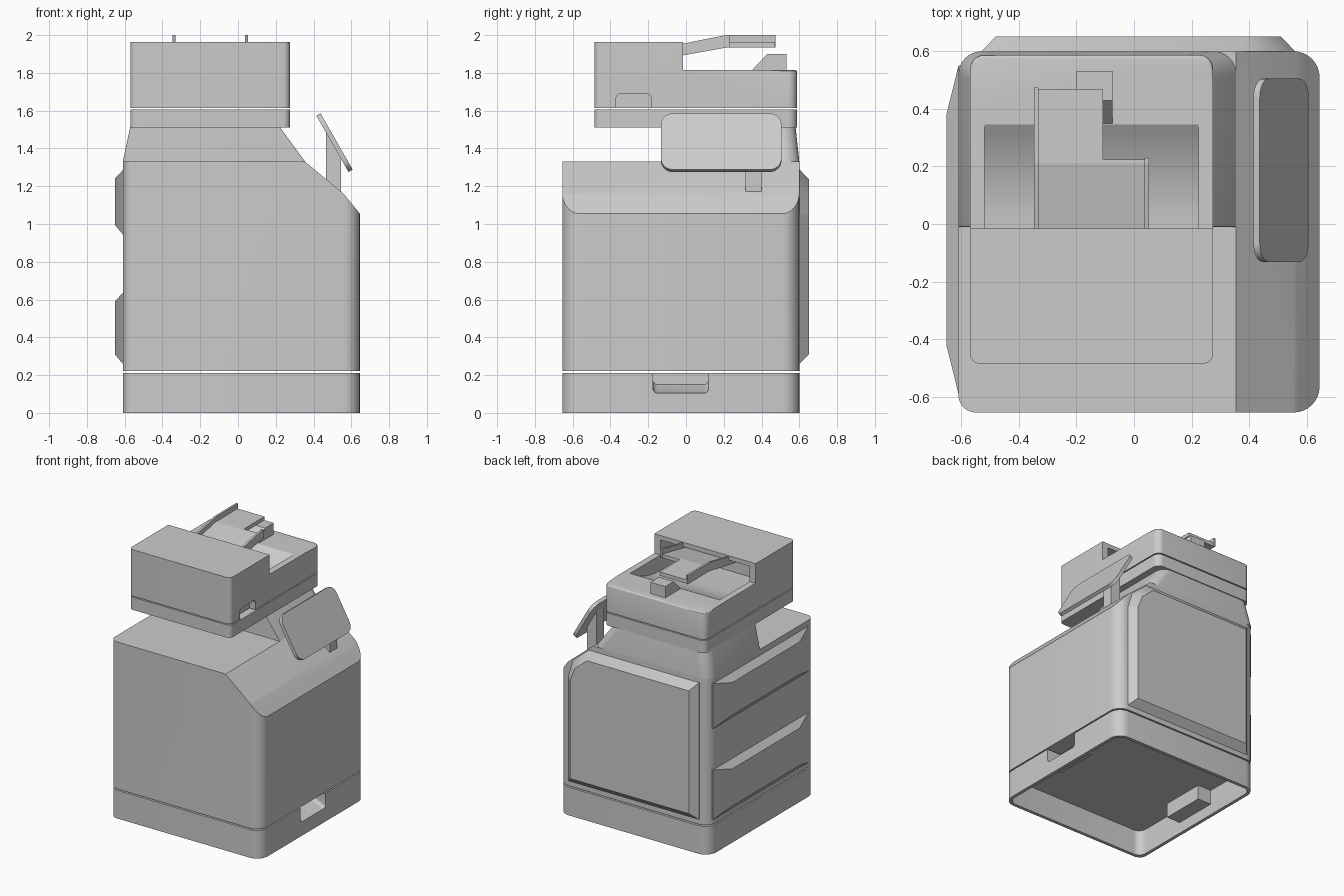
import bpy, bmesh, math

if "Cube" in bpy.data.objects:
    bpy.data.objects.remove(bpy.data.objects["Cube"])


def loft(name, rings, smooth=True):
    """Closed solid through rings with equal point counts."""
    bm = bmesh.new()
    vs = [[bm.verts.new(p) for p in ring] for ring in rings]
    n = len(vs[0])
    for a, b in zip(vs, vs[1:]):
        for i in range(n):
            j = (i + 1) % n
            bm.faces.new((a[i], a[j], b[j], b[i]))
    bm.faces.new(vs[0])
    bm.faces.new(vs[-1])
    bmesh.ops.recalc_face_normals(bm, faces=bm.faces)
    me = bpy.data.meshes.new(name)
    bm.to_mesh(me)
    bm.free()
    ob = bpy.data.objects.new(name, me)
    bpy.context.collection.objects.link(ob)
    if smooth:
        shade(ob)
    return ob


def activate(ob):
    bpy.ops.object.select_all(action='DESELECT')
    ob.select_set(True)
    bpy.context.view_layer.objects.active = ob


def shade(ob):
    activate(ob)
    bpy.ops.object.shade_smooth_by_angle(angle=math.radians(30))


def place(axis, d, p):
    a, b = p
    return {'x': (d, a, b), 'y': (a, d, b), 'z': (a, b, d)}[axis]


def prism(name, pts, axis, lo, hi, smooth=True):
    return loft(name, [[place(axis, d, p) for p in pts] for d in (lo, hi)], smooth)


def rrect(x0, x1, y0, y1, r, seg=8):
    """Rounded rectangle; r is one radius or four (BL, BR, TR, TL)."""
    rs = r if isinstance(r, tuple) else (r,) * 4
    pts = []
    for k, (cx, cy, sx, sy) in enumerate([(x0, y0, 1, 1), (x1, y0, -1, 1),
                                          (x1, y1, -1, -1), (x0, y1, 1, -1)]):
        q = rs[k]
        for i in range(seg + 1):
            a = math.pi + (k + i / seg) * math.pi / 2
            pts.append((cx + sx * q + q * math.cos(a), cy + sy * q + q * math.sin(a)))
    return pts


def rect(x0, x1, y0, y1):
    return [(x0, y0), (x1, y0), (x1, y1), (x0, y1)]


def boolean(ob, tool, op='DIFFERENCE'):
    activate(ob)
    m = ob.modifiers.new('cut', 'BOOLEAN')
    m.operation, m.object, m.solver = op, tool, 'EXACT'
    # evaluate the cut ahead of the smoothing modifier
    bpy.ops.object.modifier_move_to_index(modifier='cut', index=0)
    bpy.ops.object.modifier_apply(modifier='cut')
    bpy.data.objects.remove(tool)


R = (0.06, 0.09, 0.09, 0.09)

# Base: open underneath, with a grip pocket on the right
base = prism('base', rrect(-0.61, 0.645, -0.655, 0.6, R), 'z', 0, 0.212, False)
boolean(base, prism('cavity', rrect(-0.585, 0.62, -0.63, 0.575, 0.06), 'z', -0.1, 0.195, False))
for x0, x1 in ((0.5, 0.63), (-0.595, -0.47)):
    boolean(base, prism('block', rect(-0.2, 0.14, 0.085, 0.2), 'x', x0, x1, False), 'UNION')
boolean(base, loft('pocket', [[place('x', x, p) for p in rrect(-0.175, 0.12, z, 0.23, 0.025)]
                              for x, z in ((0.7, 0.105), (0.63, 0.105), (0.53, 0.15))], False))
shade(base)

# Main cabinet with the sloped right shoulder
body = prism('cabinet', rrect(-0.61, 0.645, -0.655, 0.6, R), 'z', 0.222, 1.33, False)
boolean(body, prism('shoulder', [(0.355, 1.33), (0.56, 1.16), (0.645, 1.055), (0.75, 0.925),
                                 (0.75, 1.5), (0.355, 1.5)], 'y', -1, 1, False))
shade(body)

# Neck carrying the scanner
loft('neck', [[place('z', z, p) for p in rrect(x0, x1, -0.01, y1, (0.002, 0.002, 0.08, 0.08))]
              for z, x0, x1, y1 in ((1.32, -0.61, 0.36, 0.6), (1.33, -0.61, 0.355, 0.6),
                                    (1.515, -0.57, 0.22, 0.58))])

# Raised back cover and left drawer covers
loft('back_cover', [[place('y', y, p) for p in rect(*b)] for y, b in
                    ((0.59, (-0.53, 0.56, 0.26, 1.05)), (0.6, (-0.53, 0.56, 0.26, 1.05)),
                     (0.652, (-0.48, 0.51, 0.31, 1.05)))])
loft('back_cover_top', [[place('y', y, p) for p in pts] for y, pts in
     ((0.59, [(-0.53, 1.05), (0.56, 1.05), (0.52, 1.18), (0.39, 1.29), (-0.53, 1.29)]),
      (0.6, [(-0.53, 1.05), (0.56, 1.05), (0.52, 1.18), (0.39, 1.29), (-0.53, 1.29)]),
      (0.652, [(-0.48, 1.05), (0.51, 1.05), (0.47, 1.15), (0.37, 1.235), (-0.48, 1.235)]))])
for i, (z0, z1) in enumerate(((0.26, 0.635), (0.945, 1.285))):
    loft(f'side_cover_{i}', [[place('x', x, p) for p in rect(*b)] for x, b in
         ((-0.60, (-0.59, 0.55, z0, z1)), (-0.61, (-0.59, 0.55, z0, z1)),
          (-0.652, (-0.42, 0.38, z0 + 0.05, z1 - 0.045)))])

# Scanner bed
outline = rrect(-0.57, 0.275, -0.485, 0.588, (0.035, 0.035, 0.05, 0.05))
prism('scanner_bed', outline, 'z', 1.51, 1.605)

# Document feeder: tall hood in front, low hollowed lid behind
feeder = prism('document_feeder', outline, 'z', 1.613, 1.963, False)
boolean(feeder, prism('rear_step', rect(-0.015, 0.8, 1.815, 2.1), 'x', -0.8, 0.8, False))
curve = [(0.35 - 0.35 * t / 8, 1.70 + 0.118 * (1 - t / 8) ** 2) for t in range(9)]
boolean(feeder, prism('tray_hollow', curve + [(-0.28, 1.70), (-0.28, 1.93), (0.02, 1.93)],
                      'x', -0.52, 0.225, False))
boolean(feeder, prism('finger_grip', rrect(-0.37, -0.185, 1.55, 1.69, 0.025), 'x', 0.225, 0.4, False))
# Softened rear top edge
bm = bmesh.new()
bm.from_mesh(feeder.data)
edges = [e for e in bm.edges if all(abs(v.co.z - 1.815) < 1e-3 and v.co.y > 0.53 for v in e.verts)
         and len(e.link_faces) == 2 and e.calc_face_angle(0) > 1]
bmesh.ops.bevel(bm, geom=edges, offset=0.012, segments=3, affect='EDGES', profile=0.5)
bm.to_mesh(feeder.data)
bm.free()
shade(feeder)

# Paper tray with side rails
def tray(name, x0, x1, y1, lift):
    prism(name, [(-0.1, 1.88), (-0.015, 1.893), (0.22, 1.935), (y1, 1.935), (y1, 1.963 + lift),
                 (0.21, 1.963 + lift), (-0.015, 1.918 + lift), (-0.1, 1.90 + lift)], 'x', x0, x1, False)


tray('tray_long', -0.335, -0.108, 0.47, 0)
tray('tray_short', -0.108, 0.04, 0.225, 0)
tray('tray_rail_left', -0.347, -0.332, 0.475, 0.037)
tray('tray_rail_right', 0.037, 0.052, 0.23, 0.037)

# Paper stop on the lid
prism('paper_stop', [(0.345, 1.81), (0.43, 1.9), (0.532, 1.9), (0.532, 1.81)], 'x', -0.2, -0.075, False)

# Tilted control panel and its stand
rings = []
for dx, dz in ((0, 0), (0.022, 0.013)):
    ring = []
    for y, s in rrect(-0.132, 0.505, 0, 1, 0.06):
        ring.append((y, s))
    length = math.hypot(0.17, 0.298)
    ring = rrect(-0.132, 0.505, 0, length, 0.065)
    rings.append([(0.585 - 0.17 * s / length + dx, y, 1.275 + 0.298 * s / length + dz) for y, s in ring])
loft('control_panel', rings)
prism('panel_stand', [(0.465, 1.2), (0.465, 1.5), (0.545, 1.36), (0.545, 1.14)], 'y', 0.315, 0.4, False)
